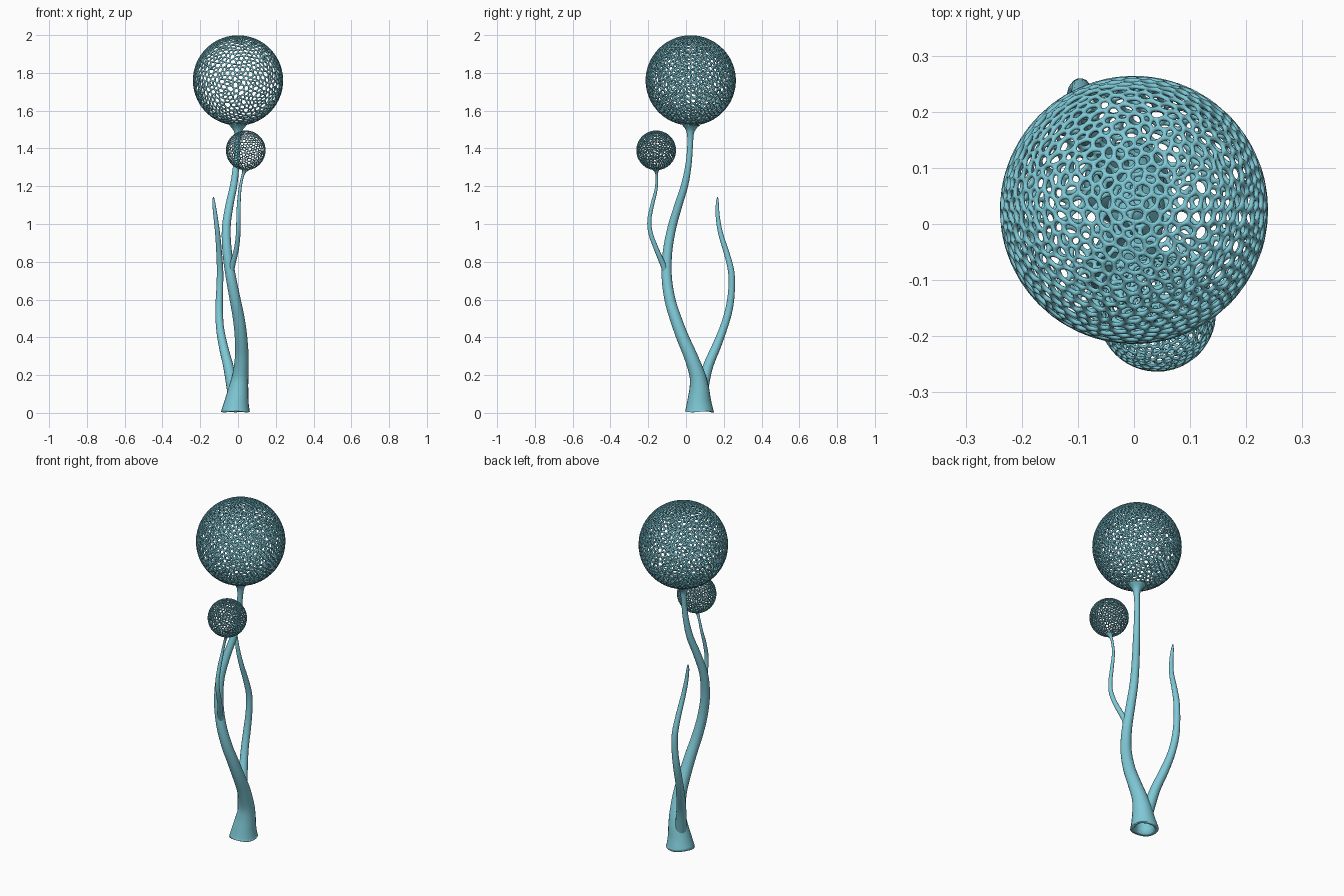
import bpy, bmesh, math, random
from mathutils import Vector

if "Cube" in bpy.data.objects:
    bpy.data.objects.remove(bpy.data.objects["Cube"])

random.seed(4)
teal = bpy.data.materials.new("pale teal")
teal.diffuse_color = (0.21, 0.58, 0.67, 1)
teal.use_nodes = True
teal.node_tree.nodes["Principled BSDF"].inputs["Base Color"].default_value = teal.diffuse_color


def finish(bm, name):
    me = bpy.data.meshes.new(name)
    bmesh.ops.recalc_face_normals(bm, faces=bm.faces[:])
    bm.to_mesh(me)
    bm.free()
    ob = bpy.data.objects.new(name, me)
    bpy.context.collection.objects.link(ob)
    me.materials.append(teal)
    for p in me.polygons:
        p.use_smooth = True
    return ob


def catmull(a, b, c, d, t):
    return 0.5 * (2 * b + (c - a) * t + (2 * a - 5 * b + 4 * c - d) * t * t
                  + (3 * b - a - 3 * c + d) * t ** 3)


def tube(name, pts, sides=20, steps=5, hollow_base=False):
    """Tapered tube through points (x, y, z, radius)."""
    p = [Vector(q) for q in pts]
    p = [2 * p[0] - p[1]] + p + [2 * p[-1] - p[-2]]
    path = [catmull(*p[i:i + 4], s / steps) for i in range(len(p) - 3) for s in range(steps)]
    path.append(p[-2])
    bm = bmesh.new()
    rings = []

    def ring(c, r, normal, wave=0):
        u = Vector((0, 1, 0)).cross(normal).normalized()
        v = normal.cross(u)
        out = []
        for k in range(sides):
            a = 2 * math.pi * k / sides
            co = c + (u * math.cos(a) + v * math.sin(a)) * r
            co.z += wave * (1 + math.sin(3 * a))
            out.append(bm.verts.new(co))
        rings.append(out)

    up = Vector((0, 0, 1))
    if hollow_base:  # inner wall of the open foot
        c = path[0].xyz
        for h, r in ((0.16, 0.02), (0.09, 0.036), (0.03, 0.05), (0.003, 0.056), (0, 0.062)):
            ring(c + up * h, r, up, 0.003)
    for i, q in enumerate(path):
        tangent = path[min(i + 1, len(path) - 1)].xyz - path[max(i - 1, 0)].xyz
        flat = hollow_base and i == 0
        ring(q.xyz, q.w, up if flat else tangent.normalized(), 0.003 if flat else 0)
    for a, b in zip(rings, rings[1:]):
        for k in range(sides):
            j = (k + 1) % sides
            bm.faces.new((a[k], a[j], b[j], b[k]))
    bm.faces.new(rings[0])
    bm.faces.new(rings[-1])
    return finish(bm, name)


def lattice_ball(name, centre, radius, cells, strut):
    """Hollow ball of irregular cells: dual of a hull of points mirrored front to back."""
    hull = bmesh.new()
    spacing = math.sqrt(4 * math.pi / cells)
    for i in range(cells // 2):
        y = 1 - (i + 0.5) / (cells / 2)
        a = i * math.pi * (3 - math.sqrt(5))
        s = math.sqrt(1 - y * y)
        p = Vector((s * math.cos(a), y, s * math.sin(a)))
        p += Vector([random.uniform(-0.33, 0.33) * spacing for _ in range(3)])
        p.normalize()
        p.y = max(p.y, spacing * 0.4)
        p.normalize()
        hull.verts.new(p)
        hull.verts.new((p.x, -p.y, p.z))
    bmesh.ops.remove_doubles(hull, verts=hull.verts[:], dist=spacing * 0.3)
    bmesh.ops.convex_hull(hull, input=hull.verts[:])
    hull.faces.index_update()
    bm = bmesh.new()
    corner = [bm.verts.new(f.calc_center_median().normalized() * (radius - strut / 2) + Vector(centre))
              for f in hull.faces]
    for v in hull.verts:
        if len(v.link_faces) < 3:
            continue
        n = v.co.normalized()
        u = n.orthogonal().normalized()
        w = n.cross(u)
        fs = sorted(v.link_faces, key=lambda f: math.atan2(
            (f.calc_center_median() - v.co).dot(w), (f.calc_center_median() - v.co).dot(u)))
        bm.faces.new([corner[f.index] for f in fs])
    hull.free()
    # merge the shortest edges so struts do not bunch up
    bmesh.ops.remove_doubles(bm, verts=bm.verts[:], dist=strut * 0.4)
    ob = finish(bm, name)
    wire = ob.modifiers.new("struts", 'WIREFRAME')
    wire.thickness = strut
    wire.offset = 0
    wire.use_even_offset = False
    sub = ob.modifiers.new("round", 'SUBSURF')
    sub.levels = sub.render_levels = 1
    return ob


# main stem with open foot and a flared top under the large ball
tube("main_stem", [
    (-0.013, 0.071, 0.003, 0.077), (-0.007, 0.07, 0.06, 0.064), (0.003, 0.07, 0.13, 0.052),
    (0.013, 0.06, 0.2, 0.042), (0.02, 0.025, 0.3, 0.036), (0.016, -0.018, 0.4, 0.033),
    (0.004, -0.055, 0.5, 0.031), (-0.015, -0.085, 0.6, 0.029), (-0.038, -0.102, 0.72, 0.027),
    (-0.057, -0.098, 0.85, 0.025), (-0.062, -0.075, 0.98, 0.023), (-0.045, -0.04, 1.1, 0.021),
    (-0.022, -0.006, 1.21, 0.019), (-0.009, 0.014, 1.32, 0.016), (-0.003, 0.022, 1.42, 0.015),
    (0, 0.023, 1.475, 0.018), (0, 0.024, 1.502, 0.028), (0, 0.025, 1.525, 0.048)],
    hollow_base=True)

# thin branch carrying the small ball
tube("small_branch", [
    (-0.042, -0.1, 0.72, 0.016), (-0.03, -0.12, 0.78, 0.015), (-0.008, -0.158, 0.87, 0.013),
    (0.001, -0.187, 0.95, 0.012), (0.002, -0.194, 1.02, 0.011), (0.004, -0.179, 1.1, 0.01),
    (0.01, -0.159, 1.18, 0.008), (0.022, -0.154, 1.245, 0.007), (0.032, -0.156, 1.275, 0.01),
    (0.038, -0.158, 1.295, 0.025)], sides=14)

# bare tendril rising from the foot
tube("tendril", [
    (-0.012, 0.075, 0.06, 0.036), (-0.032, 0.092, 0.15, 0.031), (-0.052, 0.118, 0.25, 0.027),
    (-0.077, 0.16, 0.35, 0.024), (-0.095, 0.199, 0.45, 0.021), (-0.1, 0.228, 0.55, 0.02),
    (-0.097, 0.241, 0.65, 0.018), (-0.095, 0.239, 0.75, 0.017), (-0.1, 0.214, 0.85, 0.015),
    (-0.108, 0.183, 0.95, 0.013), (-0.119, 0.168, 1.04, 0.011), (-0.128, 0.166, 1.11, 0.008),
    (-0.13, 0.167, 1.142, 0.003)], sides=14)

# perforated balls
lattice_ball("large_ball", (0, 0.025, 1.76), 0.241, 1200, 0.0125)
lattice_ball("small_ball", (0.041, -0.158, 1.39), 0.1065, 640, 0.0075)
